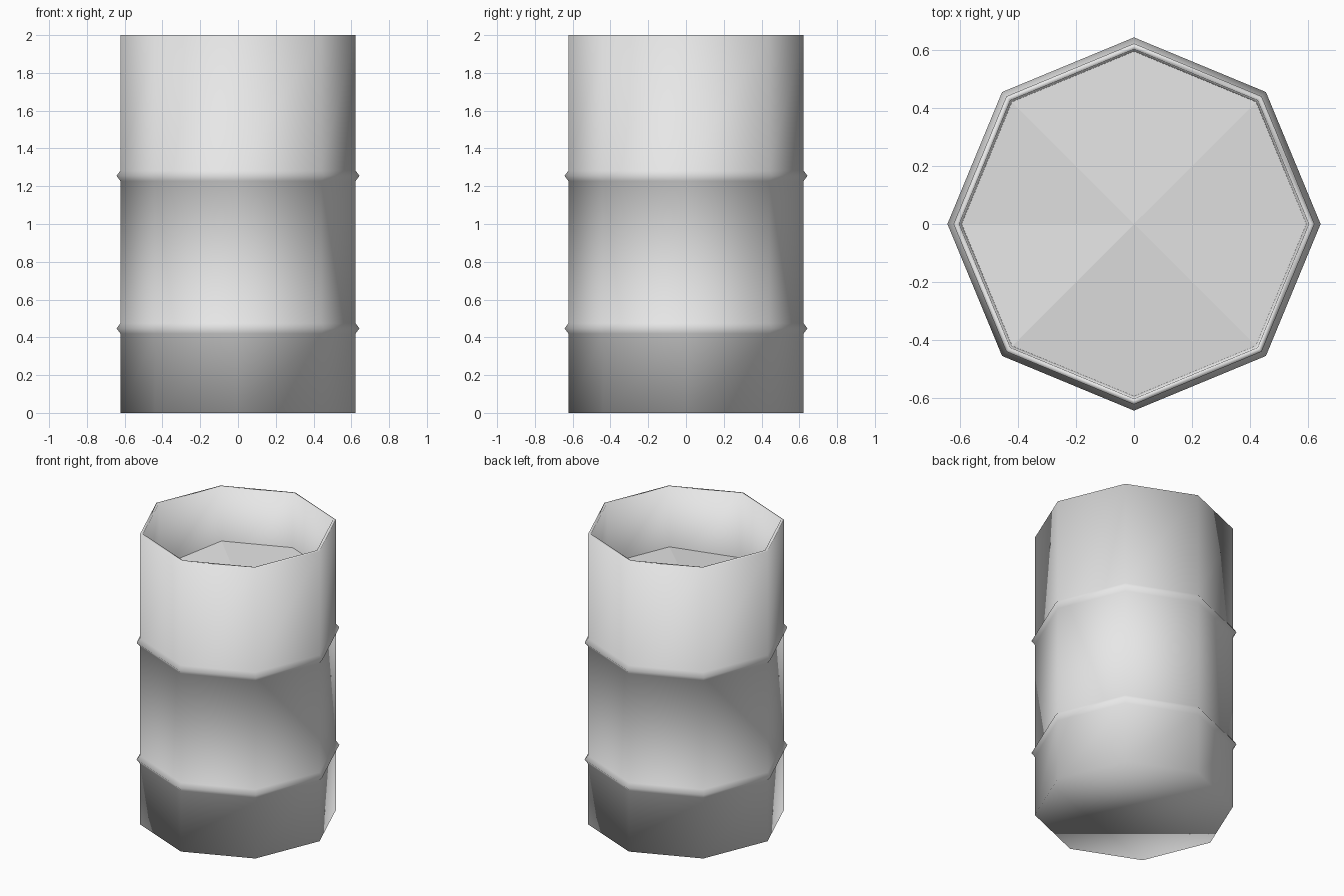
import bpy, math

old = bpy.data.objects.get("Cube")
if old:
    bpy.data.objects.remove(old, do_unlink=True)

SIDES = 8

grey = bpy.data.materials.new("light grey")
grey.use_nodes = True
grey.diffuse_color = (0.8, 0.8, 0.8, 1)
grey.node_tree.nodes["Principled BSDF"].inputs["Base Color"].default_value = (0.8, 0.8, 0.8, 1)


def ring(r, z):
    step = 2 * math.pi / SIDES
    return [(r * math.cos(i * step), r * math.sin(i * step), z) for i in range(SIDES)]


def add_part(name, verts, faces, smooth):
    mesh = bpy.data.meshes.new(name)
    mesh.from_pydata(verts, [], faces)
    mesh.materials.append(grey)
    mesh.polygons.foreach_set("use_smooth", [smooth] * len(faces))
    mesh.update()
    obj = bpy.data.objects.new(name, mesh)
    bpy.context.collection.objects.link(obj)
    return obj


# Barrel wall: base, two ribs, rim and inner wall
R, RIB, HALF = 0.622, 0.643, 0.028
profile = [(R, 0)]
for z in (0.447, 1.255):
    profile += [(R, z - HALF), (RIB, z), (R, z + HALF)]
profile += [(R, 2), (0.602, 2), (0.592, 1.5)]

verts, faces = [], [tuple(reversed(range(SIDES)))]
for r, z in profile:
    verts += ring(r, z)
for k in range(len(profile) - 1):
    for i in range(SIDES):
        j = (i + 1) % SIDES
        a, b = k * SIDES, (k + 1) * SIDES
        faces.append((a + i, a + j, b + j, b + i))
add_part("barrel_wall", verts, faces, True)

# Sunken lid: four shallow facets meeting at the middle
heights = [1.59, 1.63, 1.63, 1.63, 1.57, 1.59, 1.56, 1.59]
lid = [(x, y, h) for (x, y, _), h in zip(ring(0.595, 0), heights)]
lid.append((0, 0, 1.63))
add_part("sunken_lid", lid, [(i, (i + 1) % SIDES, SIDES) for i in range(SIDES)], False)
